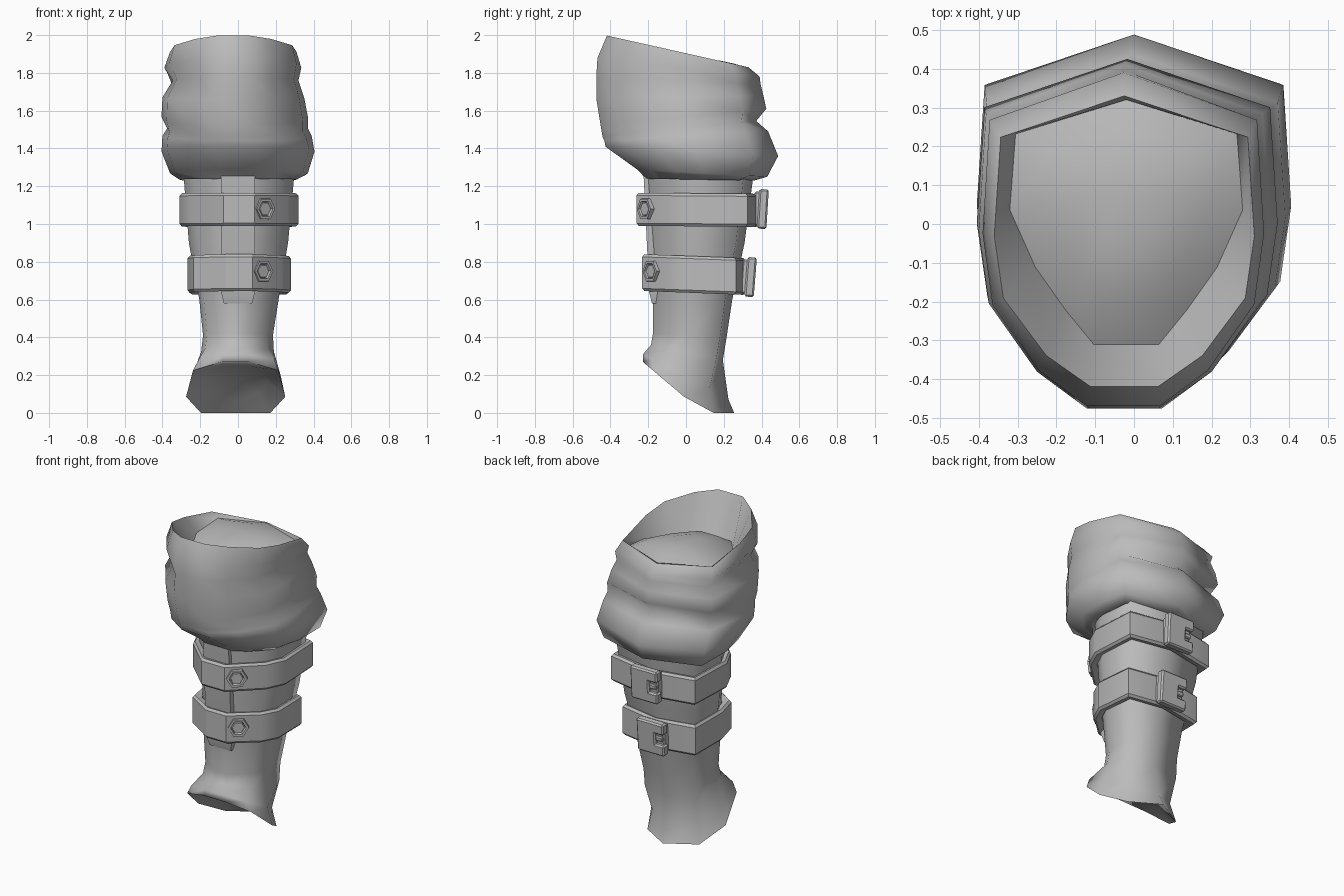
import bpy, bmesh, math
from mathutils import Matrix, Vector

cube = bpy.data.objects.get("Cube")
if cube:
    bpy.data.objects.remove(cube, do_unlink=True)

grey = bpy.data.materials.new("plain grey")
grey.use_nodes = True
grey.diffuse_color = (0.5, 0.5, 0.5, 1)
grey.node_tree.nodes["Principled BSDF"].inputs["Base Color"].default_value = (0.5, 0.5, 0.5, 1)


def mirrored(half):
    """Close a half outline, which starts on the back centre line."""
    return half + [(-x, y) for x, y in reversed(half) if x]


CLOTH = mirrored([(0, 1), (.95, .72), (1, .05), (.93, -.37), (.6, -.76), (.26, -.97)])
GROOVE = mirrored([(0, 1), (.95, .72), (1, .1), (.78, -.37), (.52, -.72), (.28, -1)])
LEG = mirrored([(0, 1), (.95, .82), (1, -.1), (.82, -.48), (.26, -1)])
HEM = mirrored([(0, 1), (.7, .55), (1, -.1), (.86, -.78), (.28, -1)])
# Leg outline with a fuller front right corner
FULL = [(u * 1.08, v * 1.25) if u < -.8 and -.9 < v < -.4 else (u, v) for u, v in LEG]
# Cloth outline pressed in at the front right, where the folds gather
DENT = [(u * .93, v * .9) if u < -.5 and v < .2 else (u, v) for u, v in CLOTH]
# Cloth outline with a gash across the back, fading out on the left side
GASH = [(u * .96, v * .9) if u < .5 and v > 0 else (u, v) for u, v in CLOTH]


def finish(name, bm, angle):
    bmesh.ops.recalc_face_normals(bm, faces=bm.faces)
    mesh = bpy.data.meshes.new(name)
    bm.to_mesh(mesh)
    bm.free()
    mesh.materials.append(grey)
    obj = bpy.data.objects.new(name, mesh)
    bpy.context.collection.objects.link(obj)
    bpy.ops.object.select_all(action='DESELECT')
    obj.select_set(True)
    bpy.context.view_layer.objects.active = obj
    bpy.ops.object.shade_smooth_by_angle(angle=math.radians(angle))


def loft(name, rings, angle, loop=False, end=None):
    """Skin rings of (outline, front z, back z, x min, x max, y min, y max)."""
    bm = bmesh.new()
    rows = []
    for outline, zf, zb, x0, x1, y0, y1 in rings:
        row = []
        for u, v in outline:
            x = (x0 + x1) / 2 + u * (x1 - x0) / 2
            y = (y0 + y1) / 2 + v * (y1 - y0) / 2
            row.append(bm.verts.new((x, y, max(0, zf + (zb - zf) * (v + 1) / 2))))
        rows.append(row)
    pairs = list(zip(rows, rows[1:])) + ([(rows[-1], rows[0])] if loop else [])
    for a, b in pairs:
        for i in range(len(a)):
            j = (i + 1) % len(a)
            bm.faces.new((a[i], a[j], b[j], b[i]))
    if end:
        tip = bm.verts.new(end)
        last = rows[-1]
        for i in range(len(last)):
            bm.faces.new((last[i], last[(i + 1) % len(last)], tip))
    finish(name, bm, angle)


def block(bm, size, centre, bevel):
    made = bmesh.ops.create_cube(bm, size=1, matrix=Matrix.Translation(centre) @ Matrix.Diagonal((*size, 1)))
    edges = {e for v in made["verts"] for e in v.link_edges}
    bmesh.ops.bevel(bm, geom=list(edges), offset=bevel, segments=1, affect='EDGES')


# Draped cloth, from its lower gather over the folds, then a groove and a domed top
loft("cloth_cover", [
    (CLOTH, 1.27, 1.25, -.26, .27, -.18, .30),
    (CLOTH, 1.24, 1.23, -.31, .31, -.22, .36),
    (CLOTH, 1.29, 1.25, -.36, .37, -.27, .43),
    (CLOTH, 1.41, 1.36, -.405, .405, -.44, .488),
    (CLOTH, 1.44, 1.49, -.40, .39, -.445, .435),
    (GASH, 1.46, 1.55, -.39, .37, -.455, .415),
    (CLOTH, 1.52, 1.61, -.405, .37, -.465, .425),
    (CLOTH, 1.66, 1.68, -.40, .35, -.488, .41),
    (DENT, 1.78, 1.74, -.37, .32, -.488, .395),
    (CLOTH, 1.88, 1.78, -.39, .335, -.482, .39),
    (CLOTH, 2.0, 1.83, -.36, .31, -.43, .33),
    (GROOVE, 1.75, 1.83, -.32, .28, -.31, .32),
    (GROOVE, 1.82, 1.85, -.23, .19, -.20, .25),
    (GROOVE, 1.86, 1.865, -.13, .09, -.06, .18),
], 72, end=(-.03, .08, 1.87))

# Lower leg with a slanted, flared hem and a hollow underside
loft("lower_leg", [
    (LEG, 1.28, 1.28, -.29, .30, -.21, .36),
    (LEG, .90, .90, -.26, .265, -.19, .31),
    (FULL, .60, .60, -.205, .215, -.175, .245),
    (FULL, .42, .40, -.185, .185, -.175, .215),
    (FULL, .36, .28, -.195, .19, -.185, .195),
    (HEM, .31, .07, -.24, .225, -.228, .225),
    (HEM, .27, -.14, -.275, .25, -.228, .255),
    (HEM, .25, .06, -.18, .16, -.14, .17),
], 80, end=(0, .06, .17))

# Raised strip down the shin
bm = bmesh.new()
strip = []
for z, y, w in ((1.27, -.225, .09), (.64, -.195, .09), (.58, -.18, .075)):
    strip.append([bm.verts.new(p) for p in
                  ((-w, y + .06, z), (-w, y, z), (w, y, z), (w, y + .06, z))])
for a, b in zip(strip, strip[1:]):
    for i in range(3):
        bm.faces.new((a[i], a[i + 1], b[i + 1], b[i]))
bm.faces.new(strip[0])
bm.faces.new(strip[-1])
finish("shin_strip", bm, 20)


def strap(name, outline, zf, zb, height, x0, x1, y0, y1):
    """Closed band with chamfered edges."""
    rings = []
    for dz, inset in ((.012, .05), (0, .012), (.014, 0), (height - .014, 0),
                      (height, .012), (height - .012, .05)):
        rings.append((outline, zf + dz, zb + dz, x0 + inset, x1 - inset, y0 + inset, y1 - inset))
    loft(name, rings, 30, loop=True)


def bolt(name, x, y, z):
    """Six-sided ring with a smaller six-sided head in its recess."""
    bm = bmesh.new()
    profile = ((.066, -.025), (.061, .014), (.046, .014), (.04, -.002), (.036, .008))
    rows = [[bm.verts.new((r * math.cos(k * math.pi / 3), r * math.sin(k * math.pi / 3), d))
             for k in range(6)] for r, d in profile]
    for a, b in zip(rows, rows[1:]):
        for k in range(6):
            bm.faces.new((a[k], a[(k + 1) % 6], b[(k + 1) % 6], b[k]))
    bm.faces.new(rows[-1])
    turn = Vector((.6, -.8, 0)).to_track_quat('Z', 'Y').to_matrix().to_4x4()
    bm.transform(Matrix.Translation((x, y, z)) @ turn)
    finish(name, bm, 20)


def buckle(name, y, z, tilt):
    """Broad plate with two arms and a prong between them."""
    bm = bmesh.new()
    block(bm, (.17, .05, .18), (0, -.012, 0), .008)
    for side in (-1, 1):
        block(bm, (.19, .05, .07), (0, .012, side * .07), .009)
    block(bm, (.13, .05, .205), (.03, .012, 0), .009)
    block(bm, (.06, .03, .03), (-.05, .012, 0), .006)
    bm.transform(Matrix.Translation((0, y, z)) @ Matrix.Rotation(tilt, 4, 'X'))
    finish(name, bm, 20)


strap("upper_strap", LEG, .99, .985, .175, -.31, .32, -.262, .385)
strap("lower_strap", FULL, .645, .625, .195, -.268, .28, -.232, .315)
bolt("upper_bolt", .14, -.213, 1.08)
bolt("lower_bolt", .13, -.182, .75)
buckle("upper_buckle", .395, 1.08, -.06)
buckle("lower_buckle", .33, .72, -.08)
